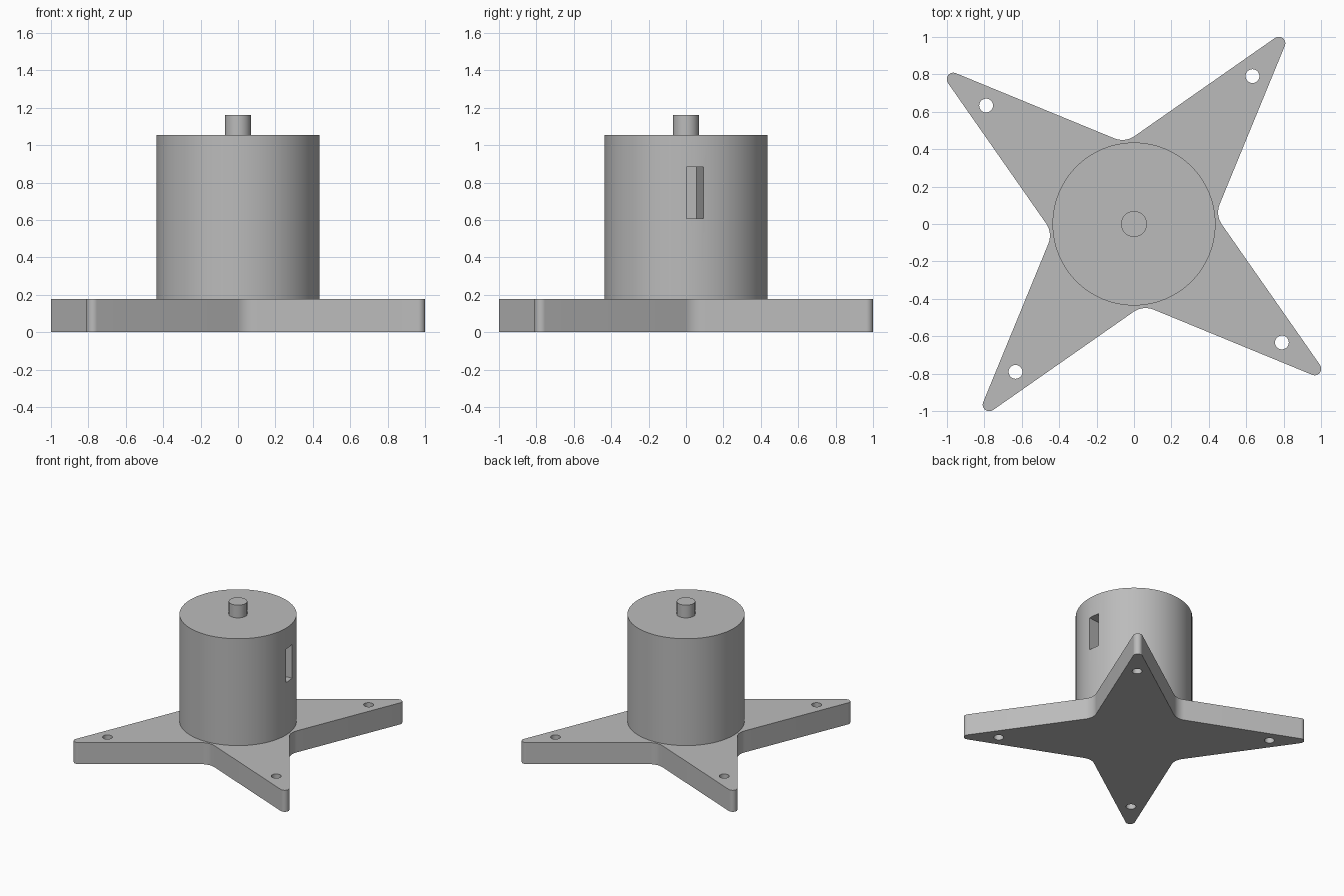
import bpy
import bmesh
from math import radians, cos, sin, pi
from mathutils import Matrix, Vector

if "Cube" in bpy.data.objects:
    bpy.data.objects.remove(bpy.data.objects["Cube"], do_unlink=True)

TURN = radians(51.3)          # direction of the first arm
SLOT = TURN - pi / 4          # the slot lies midway between two arms
BASE_TOP, BODY_TOP, SHAFT_TOP = 0.177, 1.055, 1.16

grey = bpy.data.materials.new("plain grey")
grey.use_nodes = True
colour = (0.5, 0.5, 0.5, 1)
grey.diffuse_color = colour
grey.node_tree.nodes["Principled BSDF"].inputs["Base Color"].default_value = colour


def finish(name, bm):
    bmesh.ops.recalc_face_normals(bm, faces=bm.faces)
    mesh = bpy.data.meshes.new(name)
    bm.to_mesh(mesh)
    bm.free()
    mesh.materials.append(grey)
    obj = bpy.data.objects.new(name, mesh)
    bpy.context.collection.objects.link(obj)
    return obj


def add_cylinder(bm, radius, low, high, x=0, y=0, sides=64):
    place = Matrix.Translation((x, y, (low + high) / 2))
    bmesh.ops.create_cone(bm, cap_ends=True, segments=sides, radius1=radius,
                          radius2=radius, depth=high - low, matrix=place)


def select_only(obj):
    bpy.ops.object.select_all(action='DESELECT')
    obj.select_set(True)
    bpy.context.view_layer.objects.active = obj


def cut(obj, cutter):
    cutter.hide_render = True
    mod = obj.modifiers.new("cut", 'BOOLEAN')
    mod.operation = 'DIFFERENCE'
    mod.solver = 'EXACT'
    mod.object = cutter
    select_only(obj)
    bpy.ops.object.modifier_apply(modifier=mod.name)
    bpy.data.objects.remove(cutter, do_unlink=True)


def arc(distance, direction, radius, start, end, steps):
    centre = Vector((cos(direction), sin(direction))) * distance
    angles = [start + (end - start) * i / steps for i in range(steps + 1)]
    return [centre + Vector((cos(a), sin(a))) * radius for a in angles]


# Star base: rounded tips joined by concave fillets
half_tip = radians(73.6)
half_notch = half_tip - pi / 4
outline = []
for i in range(4):
    a = TURN + i * pi / 2
    outline += arc(1.238, a, 0.035, a - half_tip, a + half_tip, 10)
    n = a + pi / 4
    outline += arc(0.568, n, 0.115, n + pi + half_notch, n + pi - half_notch, 10)
bm = bmesh.new()
bottom = bm.faces.new([bm.verts.new((p.x, p.y, 0)) for p in outline])
grown = bmesh.ops.extrude_face_region(bm, geom=[bottom], use_keep_orig=True)
bmesh.ops.translate(bm, vec=(0, 0, BASE_TOP),
                    verts=[v for v in grown["geom"] if isinstance(v, bmesh.types.BMVert)])
base = finish("star_base", bm)

# Screw hole near each tip
bm = bmesh.new()
for i in range(4):
    a = TURN + i * pi / 2
    add_cylinder(bm, 0.037, -0.1, 0.3, 1.013 * cos(a), 1.013 * sin(a), 32)
cut(base, finish("hole_cutter", bm))

# Round body with a deep radial slot
bm = bmesh.new()
add_cylinder(bm, 0.436, BASE_TOP, BODY_TOP)
body = finish("body", bm)
bm = bmesh.new()
place = (Matrix.Rotation(SLOT, 4, 'Z') @ Matrix.Translation((0.315, 0, 0.745))
         @ Matrix.Diagonal((0.4, 0.09, 0.276, 1)))
bmesh.ops.create_cube(bm, size=1, matrix=place)
cut(body, finish("slot_cutter", bm))

# Shaft on top
bm = bmesh.new()
add_cylinder(bm, 0.069, BODY_TOP, SHAFT_TOP, sides=40)
shaft = finish("shaft", bm)

for obj in (base, body, shaft):
    select_only(obj)
    bpy.ops.object.shade_smooth_by_angle(angle=radians(30))
